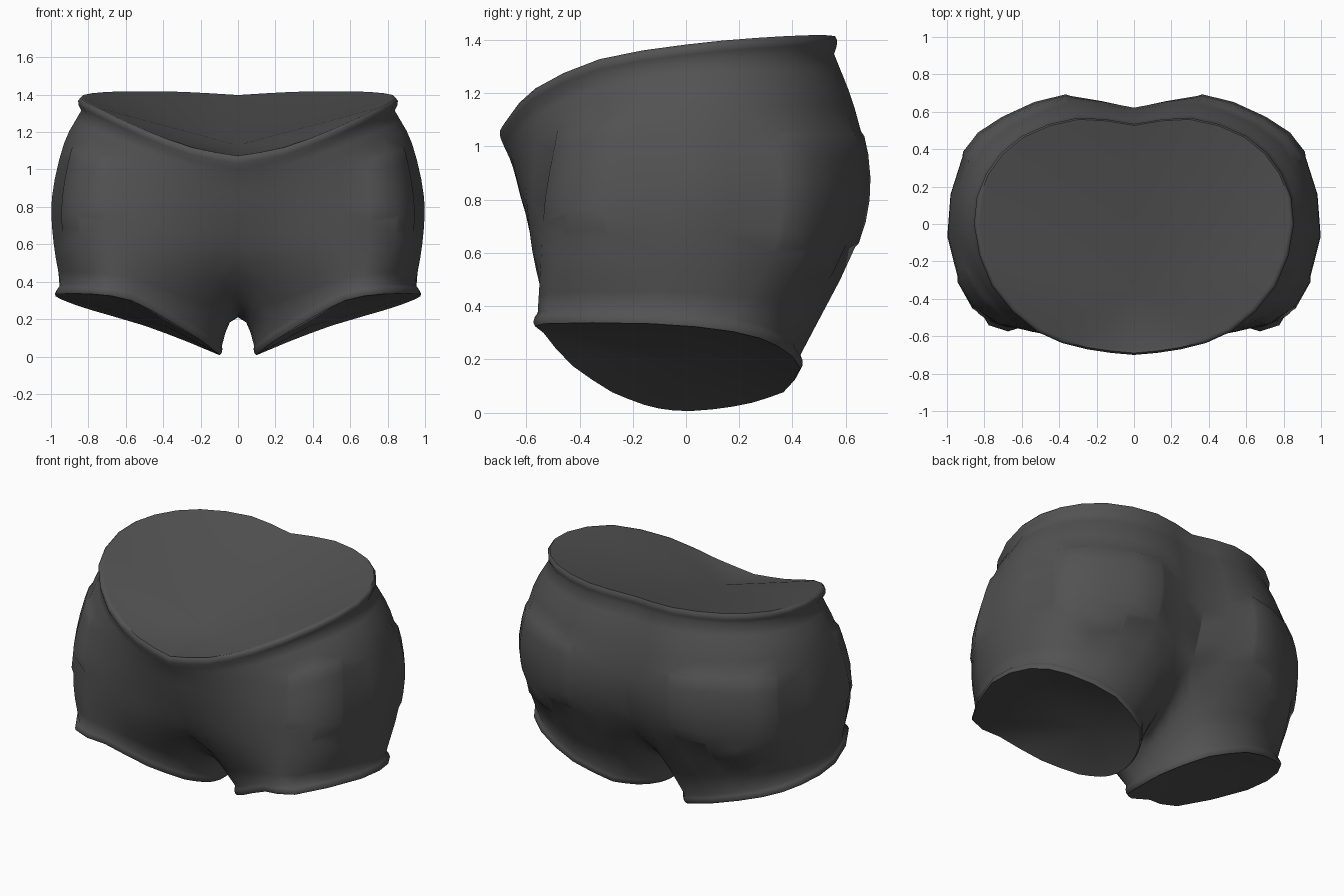
import bpy, bmesh, math
from mathutils import Vector as V

if "Cube" in bpy.data.objects:
    bpy.data.objects.remove(bpy.data.objects["Cube"])

fabric = bpy.data.materials.new("charcoal_fabric")
fabric.diffuse_color = (0.085, 0.085, 0.085, 1)
fabric.use_nodes = True
fabric.node_tree.nodes["Principled BSDF"].inputs["Base Color"].default_value = fabric.diffuse_color

# Key half-rings, front centre to back centre around the right side
waist = [(0, -.7, 1.07), (.25, -.67, 1.115), (.52, -.575, 1.215), (.76, -.33, 1.325), (.855, 0, 1.38),
         (.79, .27, 1.405), (.6, .47, 1.415), (.3, .568, 1.412), (0, .535, 1.395)]
upper = [(0, -.65, .92), (.26, -.635, .95), (.54, -.565, 1.02), (.8, -.37, 1.1), (.93, -.03, 1.14),
         (.865, .31, 1.15), (.66, .52, 1.15), (.33, .635, 1.14), (0, .595, 1.12)]
hip = [(0, -.6, .74), (.27, -.6, .75), (.55, -.575, .78), (.84, -.44, .82), (.995, -.06, .85),
       (.915, .36, .86), (.7, .56, .87), (.34, .685, .88), (0, .62, .84)]
fork = [(0, -.5, .5), (.27, -.55, .52), (.55, -.56, .55), (.83, -.48, .58), (.985, -.08, .6),
        (.91, .33, .6), (.7, .51, .6), (.36, .635, .62), (0, .53, .55)]
hem = [(.18, -.28, .075), (.34, -.43, .175), (.57, -.54, .3), (.78, -.54, .335), (.973, -.13, .335),
       (.945, .18, .305), (.79, .35, .25), (.5, .435, .165), (.26, .37, .075)]
# Crotch seam and inner thigh, back to front
crotch = [fork[-1], (0, .36, .37), (0, .14, .235), (0, -.08, .215), (0, -.32, .31), fork[0]]
thigh = [hem[-1], (.165, .25, .035), (.105, .1, .01), (.095, -.04, .005), (.12, -.16, .028), hem[0]]


def spline(keys, n, mirrored=False):
    """Smooth curve through the keys, n steps per span; mirrored ends run level across x = 0."""
    k = [V(p) for p in keys]
    if mirrored:
        flip = V((-1, 1, 1))
        k = [k[1] * flip] + k + [k[-2] * flip]
    else:
        k = [2 * k[0] - k[1]] + k + [2 * k[-1] - k[-2]]
    out = []
    for a, b, c, d in zip(k, k[1:], k[2:], k[3:]):
        for j in range(n):
            t = j / n
            out.append(.5 * (2 * b + (c - a) * t + (2 * a - 5 * b + 4 * c - d) * t * t
                             + (3 * b - a - 3 * c + d) * t ** 3))
    return out + [k[-2]]


def waist_lip(ring, s, dz):
    return [V((p.x * s, p.y * s, p.z + dz)) for p in ring]


leg_centre, leg_up = V((.54, -.04, .18)), V((-.33, .08, .94))


def hem_lip(ring, s, d):
    return [leg_centre + (p - leg_centre) * s + leg_up * d for p in ring]


COLS, STEPS = 2, 3
W, H, C, T = [spline(r, COLS) for r in (waist, hem, crotch, thigh)]
A, B, F = [spline(r, COLS, True) for r in (upper, hip, fork)]

# Torso and outer leg rows, top to bottom
columns = [spline(col, STEPS) for col in zip(waist_lip(W, .98, -.065), A, B, F, hem_lip(H, .98, .055))]
rows = [list(r) for r in zip(*columns)]
fork_row = 3 * STEPS
rim = [waist_lip(W, *a) for a in ((.965, 0), (.985, .003), (1.0, -.012), (.997, -.036))]

bm = bmesh.new()


def add(ring):
    return [bm.verts.new(p) for p in ring]


def bridge(a, b, closed=False):
    n = len(a)
    return [bm.faces.new((a[i], b[i], b[(i + 1) % n], a[(i + 1) % n]))
            for i in range(n if closed else n - 1)]


def fan(ring, apex):
    for a, b in zip(ring, ring[1:]):
        bm.faces.new((a, b, apex))


# Waistband roll, body and dipped waist cap
rim_v, body_v = [add(r) for r in rim], [add(r) for r in rows[:fork_row + 1]]
stack = rim_v + body_v
grid = {}
for r, (a, b) in enumerate(zip(stack, stack[1:])):
    for c, f in enumerate(bridge(a, b)):
        grid[r - len(rim), c] = f
fan(rim_v[0], bm.verts.new((0, -.36, 1.13)))


def arch(c, h, t, w):
    """Inner thigh drop: sideways first, then down."""
    tx, tz = t ** (1 - .4 * w), t ** (1 + .5 * w)
    return V((c.x + (h.x - c.x) * tx, c.y + (h.y - c.y) * t, c.z + (h.z - c.z) * tz))


# Leg: outer arc joined with the arched inner thigh
prev = body_v[-1] + add(C[1:-1])
T2 = hem_lip(T, .98, .055)
last = len(C) - 1
for j in range(1, STEPS + 1):
    inner = [arch(C[k], T2[k], j / STEPS, max(.5, math.sin(math.pi * k / last))) for k in range(last + 1)]
    outer = rows[fork_row + j]
    ring = add([inner[-1]] + outer[1:-1] + inner[:-1])
    for c, f in enumerate(bridge(prev, ring, True)):
        grid[fork_row + j - 1, c] = f
    prev = ring
# Hem roll and leg cap
full = H + T[1:-1]
for s, d in ((.998, .036), (1.005, .014), (.99, 0), (.97, .003)):
    ring = add(hem_lip(full, s, d))
    bridge(prev, ring, True)
    prev = ring
fan(prev + prev[:1], bm.verts.new((.38, .08, .16)))

bmesh.ops.recalc_face_normals(bm, faces=bm.faces)
if grid[5, 8].normal.x < 0:
    bmesh.ops.reverse_faces(bm, faces=bm.faces)

# Softly raised back and side pockets with rounded lower corners
for r0, r1, c0, c1, skip in ((4, 10, 10, 14, ((9, 10), (9, 13))), (3, 8, 5, 7, ((7, 5),))):
    patch = [grid[r, c] for r in range(r0, r1) for c in range(c0, c1) if (r, c) not in skip]
    bmesh.ops.inset_region(bm, faces=patch, thickness=.022, depth=.014, use_even_offset=True)

# Mirror the half
for v in bm.verts:
    if abs(v.co.x) < 1e-4:
        v.co.x = 0
mesh = bpy.data.meshes.new("shorts")
bm.to_mesh(mesh)
bm.free()
shorts = bpy.data.objects.new("shorts", mesh)
bpy.context.collection.objects.link(shorts)
mesh.materials.append(fabric)
mirror = shorts.modifiers.new("mirror", 'MIRROR')
mirror.use_clip = True
bpy.context.view_layer.objects.active = shorts
shorts.select_set(True)
bpy.ops.object.modifier_apply(modifier="mirror")
bpy.ops.object.shade_smooth_by_angle(angle=math.radians(60))
